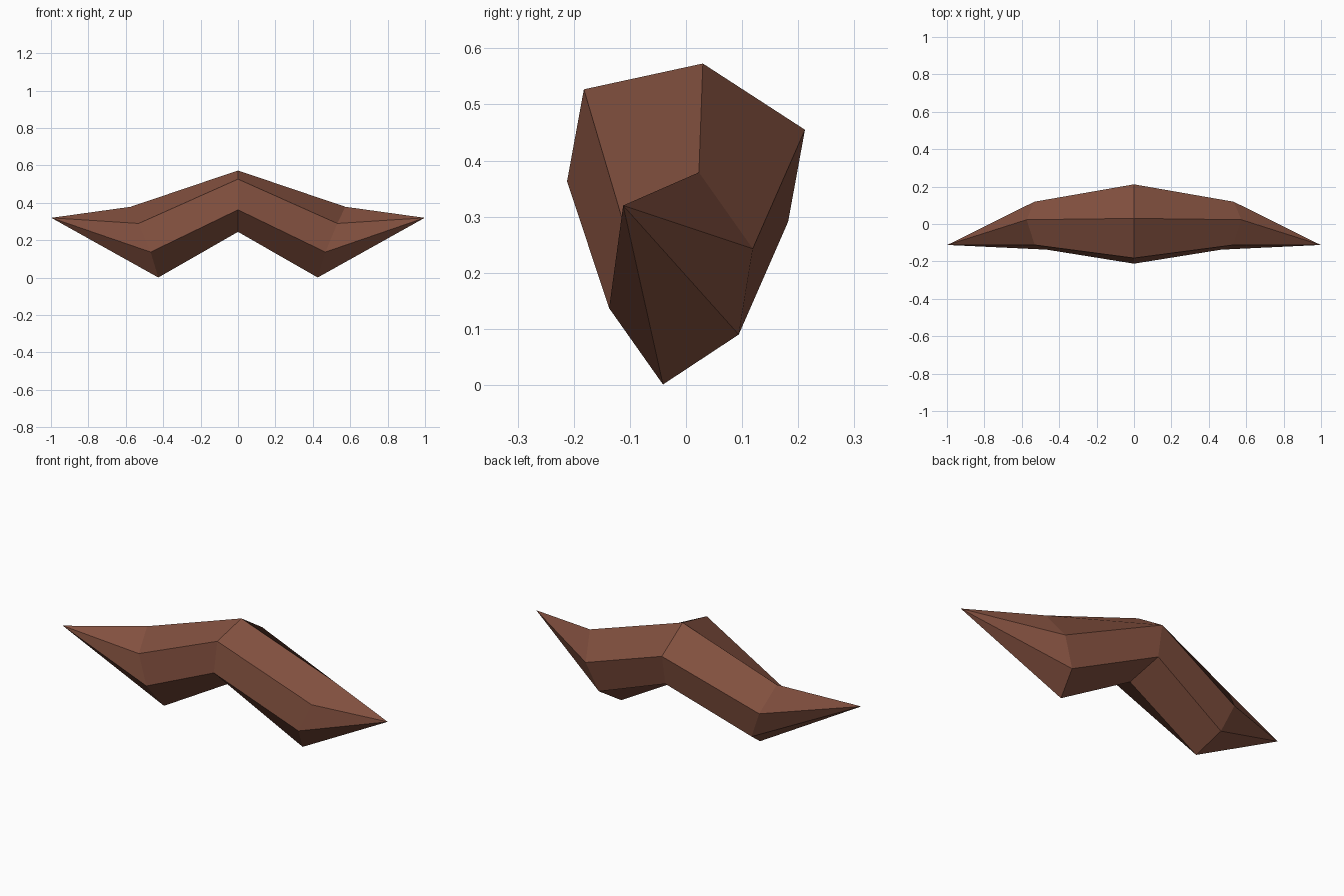
import bpy, bmesh

if "Cube" in bpy.data.objects:
    bpy.data.objects.remove(bpy.data.objects["Cube"])

# Hexagonal sections: three corners each, the opposite three by point symmetry
def hexagon(centre, half):
    cx, cy, cz = centre
    return [(cx + s * x, cy + s * y, cz + s * z) for s in (1, -1) for x, y, z in half]

middle = hexagon((0, 0, 0.409), [(0, -0.182, 0.118), (0, 0.03, 0.164), (0, 0.212, 0.046)])
bend = hexagon((0.5, -0.009, 0.19),
               [(0.031, -0.103, 0.1), (0.074, 0.032, 0.189), (0.033, 0.128, 0.053)])
tip = (0.998, -0.112, 0.32)

bm = bmesh.new()
mid_ring = [bm.verts.new(p) for p in middle]

# Each drooping half: a twisted hexagonal tube that narrows to a pointed tip
for side in (1, -1):
    ring = [bm.verts.new((side * x, y, z)) for x, y, z in bend]
    point = bm.verts.new((side * tip[0], tip[1], tip[2]))
    for i in range(6):
        j = (i + 1) % 6
        # the first corner sets the fold of the twisted quad
        bm.faces.new((mid_ring[j], ring[j], ring[i], mid_ring[i]))
        bm.faces.new((ring[i], ring[j], point))
bmesh.ops.recalc_face_normals(bm, faces=bm.faces)

mesh = bpy.data.meshes.new("moustache")
bm.to_mesh(mesh)
bm.free()

brown = bpy.data.materials.new("warm brown")
brown.diffuse_color = (0.226, 0.081, 0.05, 1)
brown.use_nodes = True
brown.node_tree.nodes["Principled BSDF"].inputs["Base Color"].default_value = brown.diffuse_color
mesh.materials.append(brown)
bpy.context.collection.objects.link(bpy.data.objects.new("moustache", mesh))
